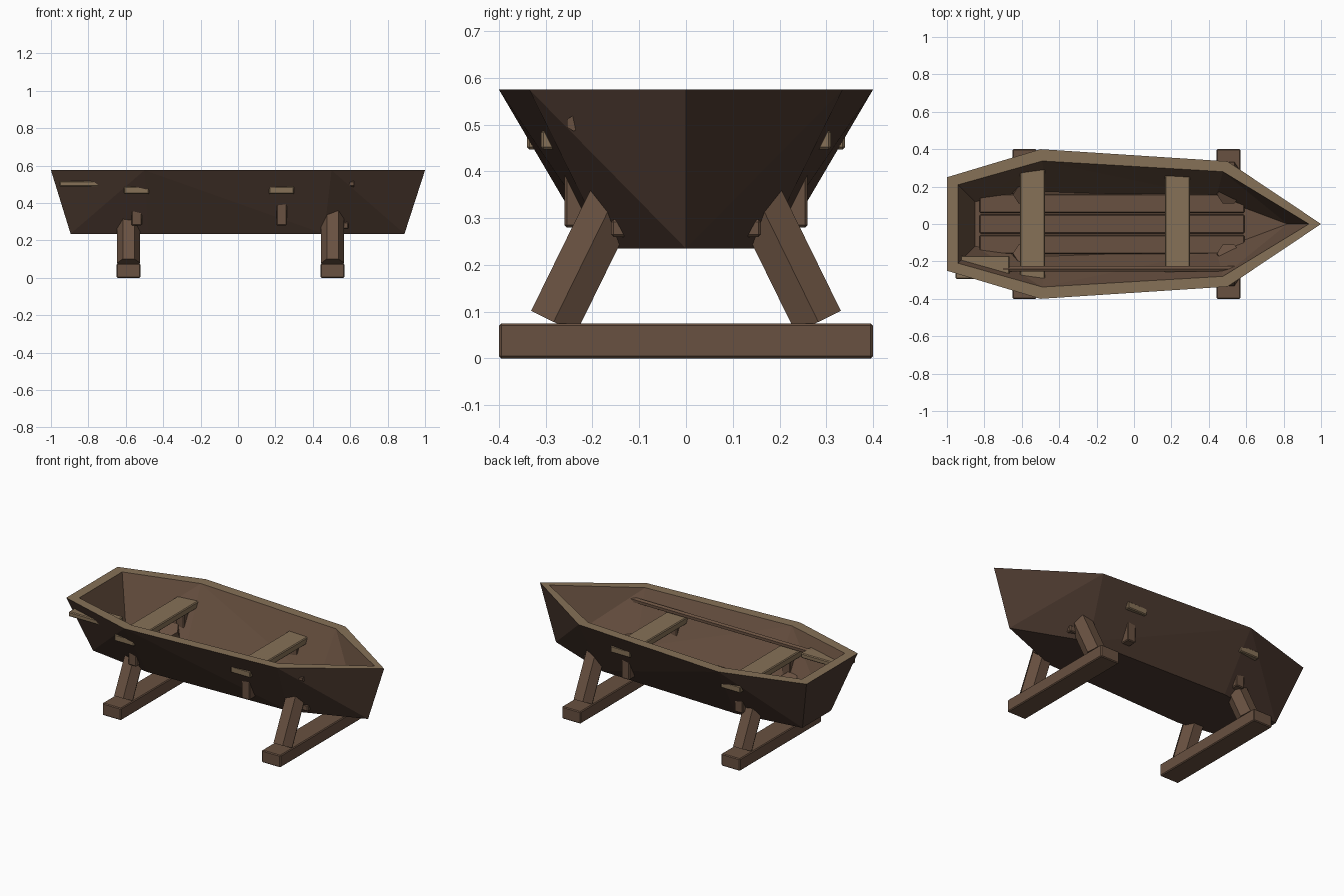
import bpy, bmesh, math
from mathutils import Vector

if "Cube" in bpy.data.objects:
    bpy.data.objects.remove(bpy.data.objects["Cube"])


def mat(name, rgb):
    m = bpy.data.materials.new(name)
    m.diffuse_color = (*rgb, 1)
    m.use_nodes = True
    m.node_tree.nodes["Principled BSDF"].inputs["Base Color"].default_value = m.diffuse_color
    return m


DARK = mat("dark_wood", (0.07, 0.04, 0.028))
BROWN = mat("brown_wood", (0.14, 0.082, 0.052))
TAN = mat("tan_wood", (0.24, 0.165, 0.095))


def finish(name, bm, mats):
    bmesh.ops.recalc_face_normals(bm, faces=bm.faces)
    me = bpy.data.meshes.new(name)
    bm.to_mesh(me)
    bm.free()
    ob = bpy.data.objects.new(name, me)
    for m in mats:
        me.materials.append(m)
    bpy.context.collection.objects.link(ob)
    return ob


def box(name, lo, hi, m, bevel=0.005):
    lo, hi = Vector(lo), Vector(hi)
    bm = bmesh.new()
    bmesh.ops.create_cube(bm, size=1)
    for v in bm.verts:
        v.co = (lo + hi) / 2 + v.co * (hi - lo)
    if bevel:
        bmesh.ops.bevel(bm, geom=bm.edges[:], offset=bevel, segments=1, affect='EDGES')
    return finish(name, bm, [m])


def rod(name, a, b, r, sides, m):
    a, b = Vector(a), Vector(b)
    bm = bmesh.new()
    bmesh.ops.create_cone(bm, cap_ends=True, segments=sides, radius1=r, radius2=r,
                          depth=(b - a).length)
    # first corner of the section is turned to face along x
    z = (b - a).normalized()
    ref = Vector((1, 0, 0)) if abs(z.x) < 0.9 else Vector((0, 0, 1))
    x = (ref - z * ref.dot(z)).normalized()
    y = z.cross(x)
    for v in bm.verts:
        c = v.co.copy()
        v.co = (a + b) / 2 + x * c.y + y * -c.x + z * c.z
    return finish(name, bm, [m])


# Hull: four half outlines (stern corner, shoulder, fore shoulder, bow)
def ring(bm, half, z):
    pts = [(x, -y) for x, y in half] + [(x, y) for x, y in half[-2::-1]]
    return [bm.verts.new((x, y, z)) for x, y in pts]


bm = bmesh.new()
out_low = ring(bm, [(-0.895, 0.14), (-0.48, 0.2), (0.46, 0.168), (0.89, 0)], 0.235)
out_top = ring(bm, [(-1, 0.25), (-0.5, 0.4), (0.5, 0.335), (1, 0)], 0.575)
in_top = ring(bm, [(-0.94, 0.21), (-0.49, 0.337), (0.475, 0.28), (0.935, 0)], 0.575)
in_low = ring(bm, [(-0.85, 0.12), (-0.47, 0.172), (0.44, 0.142), (0.82, 0)], 0.27)


def wall(low, top, index):
    for i in range(7):
        j = (i + 1) % 7
        if i in (0, 3, 4):      # diagonal ends at the far top corner
            faces = [(low[i], low[j], top[j]), (low[i], top[j], top[i])]
        else:
            faces = [(low[i], low[j], top[i]), (low[j], top[j], top[i])]
        for f in faces:
            bm.faces.new(f).material_index = index


wall(out_low, out_top, 0)
wall(in_low, in_top, 1)
for i in range(7):              # flat rim
    j = (i + 1) % 7
    bm.faces.new((out_top[i], out_top[j], in_top[j], in_top[i])).material_index = 2
bm.faces.new(out_low).material_index = 0
bm.faces.new(in_low).material_index = 1
finish("hull", bm, [DARK, BROWN, TAN])

# Floor planks
for k in (-1, 0, 1):
    box("floor_plank", (-0.825, k * 0.11 - 0.05, 0.26), (0.59, k * 0.11 + 0.05, 0.297), BROWN)

# Seats and their posts
for x, w in ((-0.542, 0.34), (0.233, 0.31)):
    box("seat", (x - 0.067, -w, 0.447), (x + 0.067, w, 0.488), TAN)
    for s in (-1, 1):
        y = s * 0.232
        box("seat_post", (x - 0.028, y - 0.028, 0.28), (x + 0.028, y + 0.028, 0.45), BROWN)

# Cradle: cross beams with slanted six-sided legs
for x in (-0.585, 0.506):
    box("base_beam", (x - 0.064, -0.4, 0), (x + 0.064, 0.4, 0.075), BROWN)
    for s in (-1, 1):
        rod("stand_leg", (x, s * 0.283, 0.078), (x, s * 0.157, 0.335), 0.062, 6, BROWN)

# Oar lying along one side
rod("oar_shaft", (-0.7, -0.24, 0.503), (0.62, -0.24, 0.503), 0.017, 6, BROWN)
box("oar_blade", (-0.955, -0.293, 0.488), (-0.665, -0.17, 0.518), TAN)
